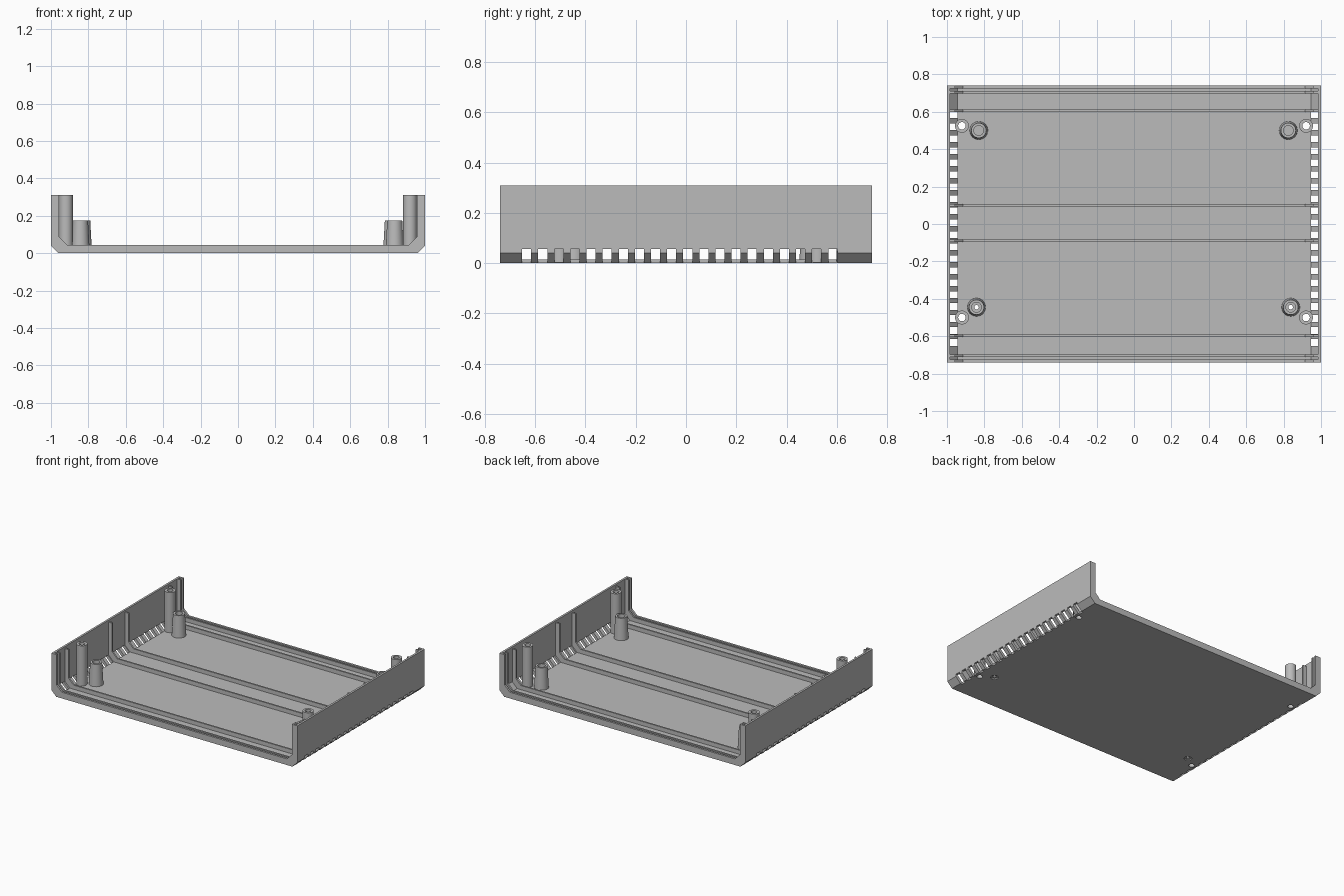
import bpy, bmesh, math
from mathutils import Vector, Matrix

if "Cube" in bpy.data.objects:
    bpy.data.objects.remove(bpy.data.objects["Cube"])

grey = bpy.data.materials.new("mid grey")
grey.diffuse_color = (0.5, 0.5, 0.5, 1)
grey.use_nodes = True
grey.node_tree.nodes["Principled BSDF"].inputs["Base Color"].default_value = grey.diffuse_color


def make_object(name, bm):
    bmesh.ops.recalc_face_normals(bm, faces=bm.faces)
    mesh = bpy.data.meshes.new(name)
    bm.to_mesh(mesh)
    bm.free()
    mesh.materials.append(grey)
    obj = bpy.data.objects.new(name, mesh)
    bpy.context.collection.objects.link(obj)
    return obj


def u_profile(name, half, y0, y1):
    """Extrude a mirrored U-shaped section (right half given) along y."""
    points = half + [(-x, z) for x, z in reversed(half)]
    bm = bmesh.new()
    face = bm.faces.new([bm.verts.new((x, y0, z)) for x, z in points])
    new = bmesh.ops.extrude_face_region(bm, geom=[face])["geom"]
    bmesh.ops.translate(bm, vec=(0, y1 - y0, 0),
                        verts=[v for v in new if isinstance(v, bmesh.types.BMVert)])
    return make_object(name, bm)


def add_lathe(bm, x, y, profile, closed, steps=32):
    """Turn an (r, z) profile about a vertical axis at x, y."""
    rings = []
    for r, z in profile:
        rings.append([bm.verts.new((x + r * math.cos(2 * math.pi * i / steps),
                                    y + r * math.sin(2 * math.pi * i / steps), z))
                      for i in range(steps)])
    pairs = list(zip(rings, rings[1:]))
    if closed:
        pairs.append((rings[-1], rings[0]))
    else:
        bm.faces.new(rings[0])
        bm.faces.new(rings[-1])
    for a, b in pairs:
        for i in range(steps):
            j = (i + 1) % steps
            bm.faces.new((a[i], a[j], b[j], b[i]))


def smooth(obj):
    bpy.ops.object.select_all(action="DESELECT")
    obj.select_set(True)
    bpy.context.view_layer.objects.active = obj
    bpy.ops.object.shade_smooth_by_angle(angle=math.radians(35))


POSTS = [(sx * 0.92, y) for sx in (-1, 1) for y in (0.525, -0.5)]
BACK_BOSSES = [(-0.83, 0.5), (0.825, 0.5)]
FRONT_BOSSES = [(-0.842, -0.445), (0.838, -0.445)]

# Thin tray: floor, chamfered lower corners and two side walls
shell = u_profile("tray_shell", [
    (0.96, 0), (1, 0.04), (1, 0.31), (0.985, 0.31),
    (0.985, 0.055), (0.945, 0.015)], -0.74, 0.74)

# Cutters: vent slots along the chamfers, screw holes in the floor
bm = bmesh.new()
for side in (-1, 1):
    for i in range(20):
        place = Matrix.Translation((side * 0.9975, -0.634 + 0.0641 * i, 0.0175))
        bmesh.ops.create_cube(bm, size=1, matrix=place @ Matrix.Diagonal((0.105, 0.036, 0.077, 1)))
for x, y in POSTS:
    add_lathe(bm, x, y, [(0.02, -0.02), (0.02, 0.04)], False)
for x, y in FRONT_BOSSES:
    add_lathe(bm, x, y, [(0.026, -0.02), (0.026, 0.008), (0.012, 0.008), (0.012, 0.04)], False)
cutter = make_object("slot_and_hole_cutter", bm)
cutter.hide_render = True

cut = shell.modifiers.new("cut", "BOOLEAN")
cut.operation = "DIFFERENCE"
cut.solver = "EXACT"
cut.object = cutter
bpy.context.view_layer.objects.active = shell
bpy.ops.object.modifier_apply(modifier=cut.name)
bpy.data.objects.remove(cutter)


# Ribs that run across the floor and up both walls
def rib(name, y0, y1, top):
    u_profile(name, [(0.95, 0.006), (0.992, 0.048), (0.992, top), (0.956, top),
                     (0.956, 0.086), (0.915, 0.045)], y0, y1)


for y in (0.605, 0.1, -0.09, -0.597):
    rib("cross_rib", y - 0.006, y + 0.006, 0.295)
for s, end in ((-1, "front"), (1, "back")):
    rib(end + "_panel_rib", s * 0.704 - 0.006, s * 0.704 + 0.006, 0.31)
    # End flange shares the outer outline of the tray
    u_profile(end + "_flange", [(0.96, 0), (1, 0.04), (1, 0.31), (0.956, 0.31),
                                (0.956, 0.086), (0.915, 0.045)], s * 0.74, s * 0.725)

# Tall hollow screw posts beside the walls
for x, y in POSTS:
    bm = bmesh.new()
    add_lathe(bm, x, y, [(0.037, 0.002), (0.037, 0.31), (0.02, 0.31), (0.02, 0.002)], True)
    smooth(make_object("screw_post", bm))

# Short tapered bosses on the floor
for x, y in BACK_BOSSES + FRONT_BOSSES:
    bm = bmesh.new()
    add_lathe(bm, x, y, [(0.049, 0.01), (0.04, 0.175), (0.026, 0.175), (0.026, 0.01)], True)
    smooth(make_object("tapered_boss", bm))
